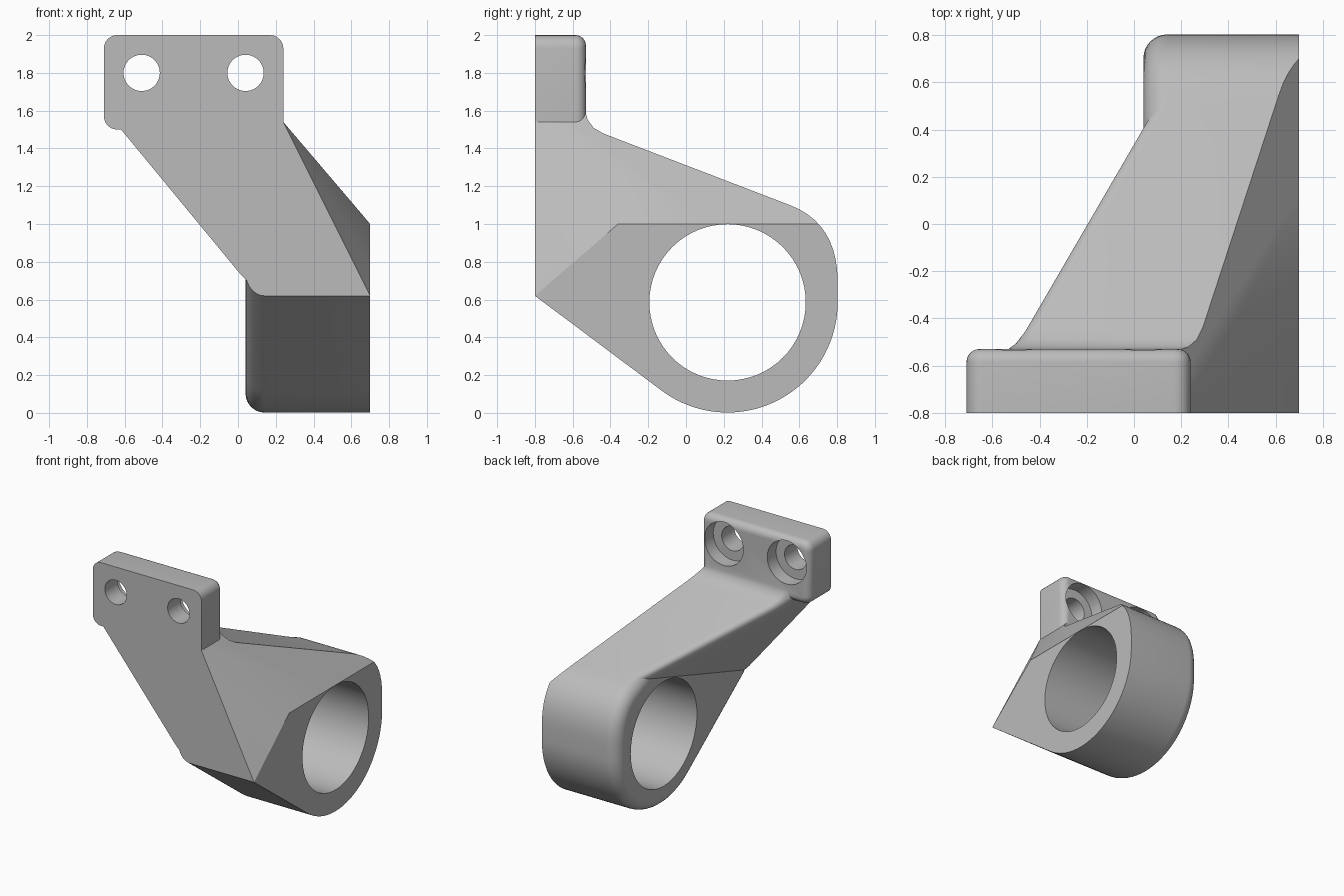
import bpy, bmesh, math
from mathutils import Vector

if "Cube" in bpy.data.objects:
    bpy.data.objects.remove(bpy.data.objects["Cube"])

grey = bpy.data.materials.new("light grey")
grey.use_nodes = True
grey.diffuse_color = (0.5, 0.5, 0.5, 1)
grey.node_tree.nodes["Principled BSDF"].inputs["Base Color"].default_value = (0.5, 0.5, 0.5, 1)


def arc(cx, cy, r, a0, a1, n):
    angles = [math.radians(a0 + (a1 - a0) * i / n) for i in range(n + 1)]
    return [(cx + r * math.cos(a), cy + r * math.sin(a)) for a in angles]


def prism(points, depth):
    """Extrude a closed outline of 3D points along a vector."""
    bm = bmesh.new()
    face = bm.faces.new([bm.verts.new(p) for p in points])
    new = bmesh.ops.extrude_face_region(bm, geom=[face], use_keep_orig=True)["geom"]
    verts = [g for g in new if isinstance(g, bmesh.types.BMVert)]
    bmesh.ops.translate(bm, verts=verts, vec=depth)
    bmesh.ops.recalc_face_normals(bm, faces=bm.faces)
    return bm


def finish(bm, name):
    bmesh.ops.recalc_face_normals(bm, faces=bm.faces)
    mesh = bpy.data.meshes.new(name)
    bm.to_mesh(mesh)
    bm.free()
    mesh.materials.append(grey)
    obj = bpy.data.objects.new(name, mesh)
    bpy.context.collection.objects.link(obj)
    return obj


def combine(target, other, operation):
    mod = target.modifiers.new(operation.lower(), 'BOOLEAN')
    mod.object, mod.operation, mod.solver = other, operation, 'EXACT'
    bpy.context.view_layer.objects.active = target
    bpy.ops.object.modifier_apply(modifier=mod.name)
    bpy.data.objects.remove(other)


def round_edges(bm, test, size):
    edges = [e for e in bm.edges if all(test(v.co) for v in e.verts)]
    bmesh.ops.bevel(bm, geom=edges, offset=size, segments=6, profile=0.5,
                    affect='EDGES', clamp_overlap=False)


# Arm and ring: side outline, from the plate down the sloping back to the ring
FRONT, LEFT, RIGHT = -0.8, 0.04, 0.7
RING_Y, RING_Z, RING_R = 0.22, 0.585, 0.583
outline = [(FRONT, 1.75), (-0.54, 1.75), (-0.535, 1.6), (-0.52, 1.55),
           (-0.49, 1.51), (-0.44, 1.48)]
p0, p1, p2 = Vector((0.55, 1.1)), Vector((0.8, 1.005)), Vector((0.803, 0.7))
for i in range(11):
    t = i / 10
    outline.append(tuple(p0 * (1 - t) ** 2 + p1 * 2 * t * (1 - t) + p2 * t * t))
outline += arc(RING_Y, RING_Z, RING_R, 0, -127, 40) + [(FRONT, 0.62)]
bm = prism([(LEFT, y, z) for y, z in outline], (RIGHT - LEFT, 0, 0))

# Rounded rim on the far side, except along the flat front
edges = [e for e in bm.edges
         if all(v.co.x < LEFT + 0.001 for v in e.verts)
         and not all(v.co.y < FRONT + 0.001 for v in e.verts)]
bmesh.ops.bevel(bm, geom=edges, offset=0.1, segments=8, profile=0.5,
                affect='EDGES', clamp_overlap=False)


# Lean the upper part of that side over towards the plate
def slant(y, z):
    return -0.52 + 0.265 * (y - FRONT) - 0.825 * (z - 1.38)


LIMIT = -0.63
for x in (LEFT, LIMIT):
    z = 1.38 - (x + 0.52) / 0.825
    bmesh.ops.bisect_plane(bm, geom=bm.verts[:] + bm.edges[:] + bm.faces[:],
                           plane_co=(0, FRONT, z), plane_no=(0, 0.265, -0.825))
for v in bm.verts:
    if v.co.x < LEFT + 0.15:
        v.co.x += max(LIMIT, min(LEFT, slant(v.co.y, v.co.z))) - LEFT

# Two sloping facets between plate and ring face
corner, low, high = Vector((0.24, FRONT, 1.54)), Vector((RIGHT, FRONT, 0.62)), Vector((RIGHT, -0.36, 1))
facets = [(low - corner).cross(high - corner), Vector((0.54, 0, 0.46))]
for normal in facets:
    cut = bmesh.ops.bisect_plane(bm, geom=bm.verts[:] + bm.edges[:] + bm.faces[:],
                                 plane_co=corner, plane_no=normal, clear_outer=True)
    rim = [g for g in cut["geom_cut"] if isinstance(g, bmesh.types.BMEdge)]
    bmesh.ops.holes_fill(bm, edges=rim, sides=0)
bracket = finish(bm, "bracket")

# Mounting plate: rounded outline, softened back edge
x0, x1, z0, z1, r = -0.71, 0.24, 1.5, 2.0, 0.07
plate_outline = (arc(x0 + r, z0 + r, r, 270, 180, 6) + arc(x0 + r, z1 - r, r, 180, 90, 6)
                 + arc(x1 - r, z1 - r, r, 90, 0, 6) + [(x1, z0)])
BACK = -0.53
bm = prism([(x, FRONT, z) for x, z in plate_outline], (0, BACK - FRONT, 0))
round_edges(bm, lambda co: co.y > BACK - 0.001, 0.055)
combine(bracket, finish(bm, "mounting_plate"), 'UNION')


# Ring bore and counterbored screw holes
def drill(centre, radius, length, axis):
    rot = (0, math.pi / 2, 0) if axis == 'X' else (math.pi / 2, 0, 0)
    bpy.ops.mesh.primitive_cylinder_add(vertices=64, radius=radius, depth=length,
                                        location=centre, rotation=rot)
    tool = bpy.context.object
    tool.name = "drill"
    tool.hide_render = True
    tool.data.materials.append(grey)
    combine(bracket, tool, 'DIFFERENCE')


drill((0.37, RING_Y, RING_Z), 0.414, 1.2, 'X')
for x in (-0.51, 0.04):
    drill((x, -0.7, 1.8), 0.096, 0.6, 'Y')
    drill((x, BACK, 1.8), 0.17, 0.22, 'Y')

bpy.ops.object.select_all(action='DESELECT')
bracket.select_set(True)
bpy.context.view_layer.objects.active = bracket
bpy.ops.object.shade_smooth_by_angle(angle=math.radians(28))
